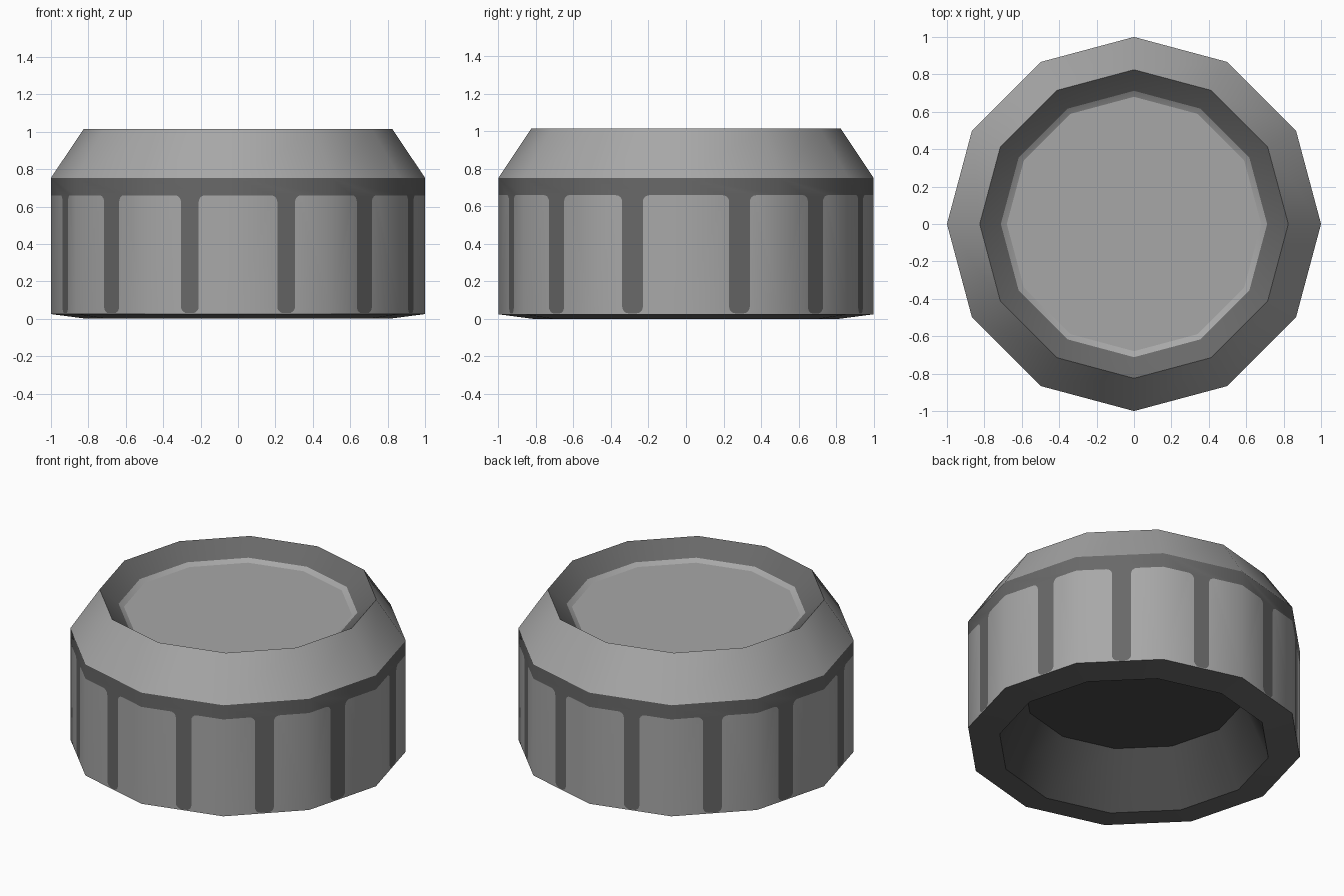
import bpy, bmesh, math
from mathutils import Vector

cube = bpy.data.objects.get("Cube")
if cube:
    bpy.data.objects.remove(cube, do_unlink=True)

SIDES = 12
LIP, PANEL_TOP, SHOULDER, TOP = 0.025, 0.66, 0.753, 1.015
FILLET = 0.035


def make_material(name, value):
    mat = bpy.data.materials.new(name)
    mat.use_nodes = True
    color = (value, value, value, 1)
    mat.diffuse_color = color
    mat.node_tree.nodes["Principled BSDF"].inputs["Base Color"].default_value = color
    return mat


LIGHT, DARK, INNER = range(3)
materials = [make_material("light grey", 0.39),
             make_material("dark grey", 0.14),
             make_material("hollow grey", 0.07)]


def ring_point(i, r, z):
    a = 2 * math.pi * (i % SIDES) / SIDES
    return Vector((r * math.cos(a), r * math.sin(a), z))


def add_face(bm, points, mat):
    face = bm.faces.new([bm.verts.new(p) for p in points])
    face.material_index = mat


def add_band(bm, lower, upper, mat):
    """Ring of quads between two (radius, height) pairs."""
    for i in range(SIDES):
        add_face(bm, [ring_point(i, *lower), ring_point(i + 1, *lower),
                      ring_point(i + 1, *upper), ring_point(i, *upper)], mat)


def arc(cx, cz, r, start, end, steps=5):
    angles = [math.radians(start + (end - start) * k / steps) for k in range(steps + 1)]
    return [(cx + r * math.cos(a), cz + r * math.sin(a)) for a in angles]


def groove_outline(left, right, width):
    """Lower edge of the dark area: flares at the panel tops, round at the foot."""
    f, foot = FILLET, LIP + 0.005
    return ([(0, PANEL_TOP)]
            + arc(left - f, PANEL_TOP - f, f, 90, 0)
            + arc(left + f, foot + f, f, 180, 270)
            + arc(right - f, foot + f, f, 270, 360)
            + arc(right + f, PANEL_TOP - f, f, 180, 90)
            + [(width, PANEL_TOP)])


def finish(bm, name):
    bmesh.ops.remove_doubles(bm, verts=bm.verts, dist=0.0005)
    mesh = bpy.data.meshes.new(name)
    bm.to_mesh(mesh)
    bm.free()
    for mat in materials:
        mesh.materials.append(mat)
    obj = bpy.data.objects.new(name, mesh)
    bpy.context.collection.objects.link(obj)
    bpy.ops.object.select_all(action='DESELECT')
    obj.select_set(True)
    bpy.context.view_layer.objects.active = obj
    bpy.ops.object.shade_smooth_by_angle(angle=math.radians(31.5))


# Grip wall: each flat side carries a dark groove between light panels
bm = bmesh.new()
groove_spans = [(0.46, 0.68), (0.41, 0.63), (0.39, 0.58)]
for i in range(SIDES):
    quadrant, step = divmod(i, 3)
    if quadrant % 2 == 0:
        start, end = groove_spans[step]
    else:
        start, end = (1 - t for t in reversed(groove_spans[2 - step]))
    a, b = ring_point(i, 1, 0), ring_point(i + 1, 1, 0)
    width = (b - a).length
    along = (b - a) / width

    def on_wall(points):
        return [a + along * s + Vector((0, 0, z)) for s, z in points]

    edge = groove_outline(start * width, end * width, width)
    add_face(bm, on_wall([(0, LIP), (width, LIP)] + edge[::-1]), LIGHT)
    add_face(bm, on_wall(edge + [(width, SHOULDER), (0, SHOULDER)]), DARK)
finish(bm, "grip_wall")

# Sloping shoulder and shallow recess wall, easing into a light strip at its foot
bm = bmesh.new()
add_band(bm, (1, SHOULDER), (0.825, TOP), LIGHT)
add_band(bm, (0.825, TOP), (0.712, 0.925), DARK)
add_band(bm, (0.712, 0.925), (0.68, 0.907), LIGHT)
finish(bm, "top_cap")

# Flat recess floor
bm = bmesh.new()
add_face(bm, [ring_point(i, 0.68, 0.907) for i in range(SIDES)], LIGHT)
finish(bm, "recess_floor")

# Underside rim and deep tapered hollow
bm = bmesh.new()
add_band(bm, (0.81, 0), (1, LIP), DARK)
add_band(bm, (0.658, 0.355), (0.81, 0), INNER)
add_face(bm, [ring_point(-i, 0.658, 0.355) for i in range(SIDES)], INNER)
finish(bm, "bottom_hollow")
